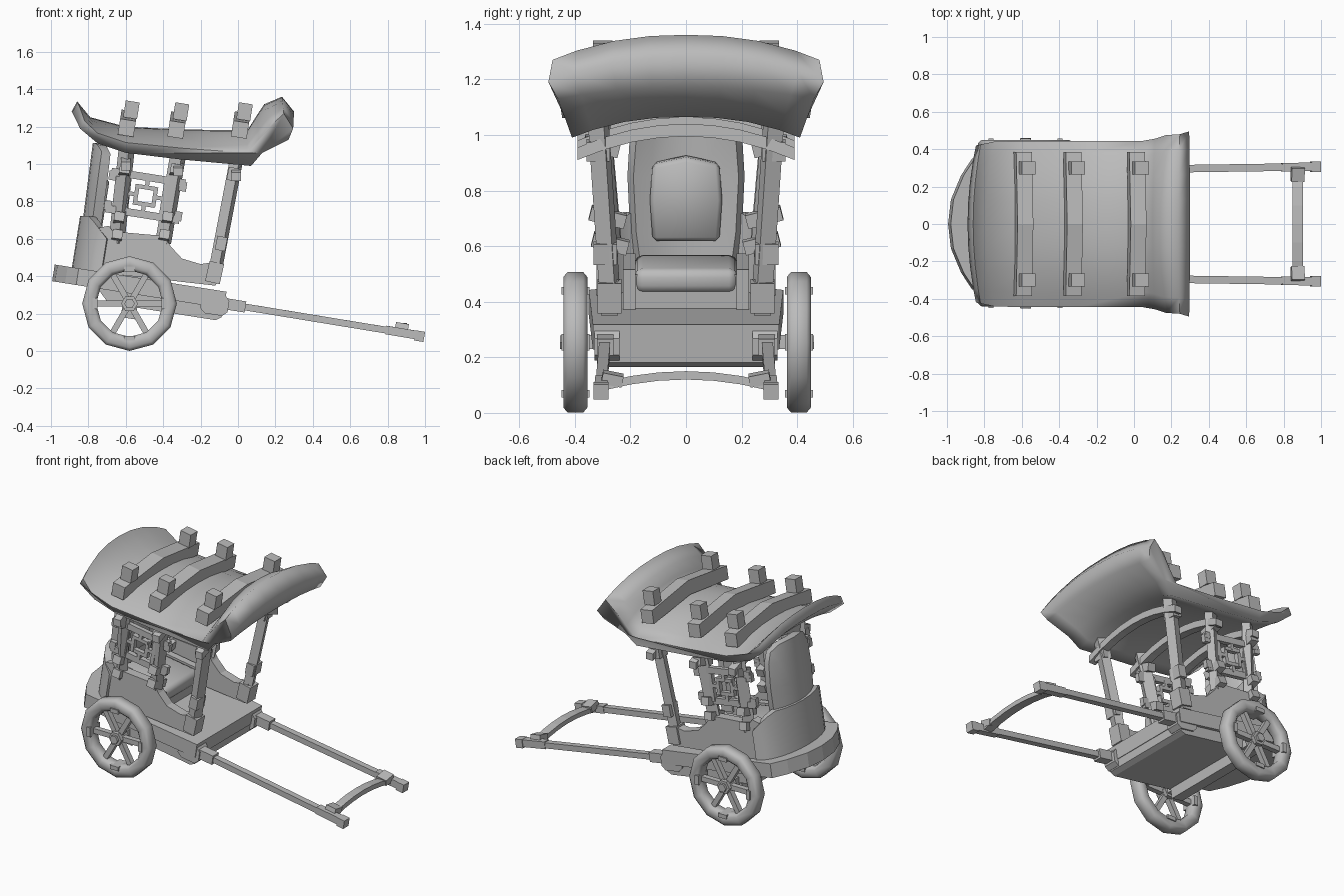
import bpy, bmesh, math
from mathutils import Vector, Matrix, Euler

if "Cube" in bpy.data.objects:
    bpy.data.objects.remove(bpy.data.objects["Cube"])

grey = bpy.data.materials.new("plain_grey")
grey.use_nodes = True
grey.diffuse_color = (0.5, 0.5, 0.5, 1)
grey.node_tree.nodes["Principled BSDF"].inputs["Base Color"].default_value = (0.5, 0.5, 0.5, 1)

TILT = math.radians(9)
SIDES = (("left", 1), ("right", -1))


def make(name, verts, faces, matrix=Matrix()):
    bm = bmesh.new()
    vs = [bm.verts.new(matrix @ Vector(v)) for v in verts]
    for f in faces:
        bm.faces.new([vs[i] for i in f])
    bmesh.ops.recalc_face_normals(bm, faces=bm.faces)
    mesh = bpy.data.meshes.new(name)
    bm.to_mesh(mesh)
    bm.free()
    mesh.materials.append(grey)
    obj = bpy.data.objects.new(name, mesh)
    bpy.context.collection.objects.link(obj)
    return obj


def finish(obj, modifier=None, angle=40):
    bpy.ops.object.select_all(action="DESELECT")
    obj.select_set(True)
    bpy.context.view_layer.objects.active = obj
    if modifier:
        bpy.ops.object.modifier_apply(modifier=modifier.name)
    bpy.ops.object.shade_smooth_by_angle(angle=math.radians(angle))


def prism(name, outline, depth, loc=(0, 0, 0), rot=(0, 0, 0), axis="y"):
    place = {"x": lambda u, v, d: (d, u, v), "y": lambda u, v, d: (u, d, v),
             "z": lambda u, v, d: (u, v, d)}[axis]
    n = len(outline)
    verts = [place(u, v, d) for d in (-depth / 2, depth / 2) for u, v in outline]
    faces = [range(n), range(n, 2 * n)]
    faces += [(i, (i + 1) % n, (i + 1) % n + n, i + n) for i in range(n)]
    return make(name, verts, faces, Matrix.Translation(loc) @ Euler(rot).to_matrix().to_4x4())


def box(name, loc, size, rot=(0, TILT, 0)):
    x, z = size[0] / 2, size[2] / 2
    return prism(name, [(-x, -z), (x, -z), (x, z), (-x, z)], size[1], loc, rot)


def bar(name, a, b, width, height):
    a, b = Vector(a), Vector(b)
    rot = (b - a).to_track_quat("X", "Z").to_euler()
    return box(name, (a + b) / 2, ((b - a).length, width, height), rot)


def grid_faces(rows, n, wrap):
    return [(i * n + j, (i + 1) % rows * n + j, (i + 1) % rows * n + j + 1, i * n + j + 1)
            for i in range(rows if wrap else rows - 1) for j in range(n - 1)]


def sheet(name, rows, thickness):
    n = len(rows[0])
    obj = make(name, [p for r in rows for p in r], grid_faces(len(rows), n, False))
    mod = obj.modifiers.new("thickness", "SOLIDIFY")
    mod.thickness, mod.offset = thickness, 0
    finish(obj, mod, 50)


def cushion(name, loc, size, bevel):
    obj = box(name, loc, size)
    mod = obj.modifiers.new("bevel", "BEVEL")
    mod.width, mod.segments = bevel, 2
    finish(obj, mod, 50)


# Canopy section, over the top and back underneath:
# centre x, centre z, edge x, edge z, half width
section = [(-.86, 1.335, -.82, 1.23, .425), (-.79, 1.25, -.75, 1.165, .44),
           (-.6, 1.2, -.6, 1.115, .445), (-.3, 1.185, -.3, 1.085, .445),
           (.05, 1.18, .05, 1.06, .445), (.1, 1.26, .11, 1.13, .455),
           (.14, 1.32, .17, 1.2, .475), (.235, 1.36, .245, 1.27, .48),
           (.3, 1.28, .295, 1.19, .495), (.28, 1.17, .27, 1.13, .46),
           (.13, 1.105, .13, 1.06, .435), (.06, 1.065, .07, .99, .41),
           (-.3, 1.08, -.31, 1.025, .41), (-.6, 1.11, -.6, 1.06, .41),
           (-.77, 1.17, -.75, 1.11, .41), (-.89, 1.28, -.845, 1.19, .42)]
spread = (-1, -.82, -.54, -.27, 0, .27, .54, .82, 1)
rows, cols = len(section), len(spread)
points = [(xc + (xe - xc) * t * t, w * t, zc + (ze - zc) * abs(t) ** 2.3)
          for xc, zc, xe, ze, w in section for t in spread]
ends = [[i * cols + j for i in range(rows)] for j in (0, cols - 1)]
finish(make("canopy", points, grid_faces(rows, cols, True) + ends), angle=85)

# Ribs and end blocks on the canopy, arched beams below it
rib = [(-.385, -.135), (0, -.09), (.385, -.135), (.385, -.05), (0, 0), (-.385, -.05)]
for i, (x, z) in enumerate([(-.58, 1.285), (-.315, 1.275), (.025, 1.275)]):
    prism(f"canopy_rib_{i}", rib, .085, (x, 0, z), (0, TILT, 0), "x")
    for side, s in SIDES:
        box(f"rib_block_{i}_{side}", (x + .01, .3 * s, z + .005), (.075, .07, .09))
for i, (x, z) in enumerate([(-.6, 1.05), (-.32, 1.02), (-.01, .995)]):
    steps = [k / 4 for k in range(-4, 5)]
    arch = [(.39 * t, z - .085 * t * t) for t in steps]
    prism(f"roof_beam_{i}", arch + [(y, v + .045) for y, v in reversed(arch)],
          .05, (x, 0, 0), axis="x")

# Chassis: rounded deck, lower box, axle beam
deck = [(.43, -.335), (.43, .335), (-.37, .35), (-.43, .26), (-.485, .13),
        (-.5, 0), (-.485, -.13), (-.43, -.26), (-.37, -.35)]
prism("deck", deck, .09, (-.493, 0, .34), (0, TILT, 0), "z")
prism("lower_body", [(-.36, .06), (.35, .06), (.35, -.02), (.32, -.04), (-.26, -.04)],
      .64, (-.43, 0, .255), (0, TILT, 0))
box("axle_beam", (-.58, 0, .225), (.08, .62, .1))
box("axle", (-.58, 0, .255), (.05, .8, .05), (0, 0, 0))

# Seat, rear wall and backrest
box("seat_base", (-.59, 0, .45), (.34, .38, .15))
cushion("seat_cushion", (-.58, 0, .5), (.36, .37, .09), .03)
for side, s in SIDES:
    box(f"seat_side_{side}", (-.58, .205 * s, .46), (.37, .045, .17))
wall = []
for k in range(13):
    a = math.radians(-90 + 15 * k)
    top = .6 + .12 * min(1, max(0, 1.5 * math.cos(a)))
    wall.append([(-.72 - .145 * math.cos(a) + .16 * (z - .45), .3 * math.sin(a), z)
                 for z in (.4, .5, top)])
sheet("rear_wall", wall, .045)
back = []
for k in range(7):
    t = -1 + k / 3
    levels = [(.5, .17), (.65, .19), (.85, .2), (1.0, .19), (1.11 - .05 * t ** 4, .16)]
    back.append([(-.815 + .05 * t * t + .13 * (z - .6), w * t, z) for z, w in levels])
sheet("backrest", back, .055)
cut = [(-.12, -.15), (.12, -.15), (.13, 0), (.12, .13), (0, .155), (-.12, .13), (-.13, 0)]
pad = prism("back_cushion", cut, .07, (-.745, 0, .77), (0, TILT, 0), "x")
bevel = pad.modifiers.new("bevel", "BEVEL")
bevel.width = .015
finish(pad, bevel, 50)

# Side panels, posts, fretwork and wheels
arm = [(-.74, .42), (-.74, .66), (-.69, .67), (-.67, .64), (-.39, .615), (-.36, .56),
       (-.3, .495), (-.2, .465), (-.1, .48), (-.09, .42), (-.12, .35)]
tyre = [(.253, -.028), (.253, .028), (.235, .043), (.195, .043),
        (.178, .025), (.178, -.025), (.195, -.043), (.235, -.043)]
hexagon = [(math.cos(math.radians(60 * k)), math.sin(math.radians(60 * k))) for k in range(6)]
# Fretwork bars around the panel centre: across, up, width, height
frame = [(0, .1, .4, .04), (0, -.1, .4, .04), (0, .045, .11, .022),
         (0, -.045, .11, .022), (-.05, 0, .022, .11), (.05, 0, .022, .11),
         (0, .07, .022, .05), (0, -.07, .022, .05), (-.085, 0, .07, .022),
         (.085, 0, .07, .022), (-.1, 0, .025, .2), (.1, 0, .025, .2),
         (.19, .08, .04, .05), (.19, -.08, .04, .05),
         (-.19, .08, .04, .05), (-.19, -.08, .04, .05)]
for side, s in SIDES:
    prism(f"side_panel_{side}", arm, .06, (0, .275 * s, 0))
    bar(f"front_post_{side}", (-.12, .275 * s, .44), (-.005, .315 * s, 1.04), .06, .055)
    box(f"front_post_foot_{side}", (-.125, .275 * s, .42), (.08, .085, .11), (0, .22, 0))
    box(f"front_post_low_collar_{side}", (-.09, .29 * s, .575), (.055, .085, .075), (0, .2, 0))
    box(f"front_post_top_collar_{side}", (-.025, .315 * s, .945), (.06, .085, .07), (0, .2, 0))
    for name, x0, x1 in (("rear_post", -.65, -.595), ("middle_post", -.4, -.315)):
        y0, y1 = .27 * s, .315 * s
        bar(f"{name}_{side}", (x0, y0, .58), (x1, y1, 1.08), .05, .07)
        for k, h in enumerate((.06, .25, .76)):
            box(f"{name}_bracket_{k}_{side}",
                (x0 + (x1 - x0) * h, y0 + (y1 - y0) * h, .58 + .5 * h),
                (.055, .13, .05), (.25 * s, TILT, 0))
    turn = Euler((0, TILT, 0)).to_matrix()
    for k, (u, v, w, h) in enumerate(frame):
        loc = Vector((-.495, (.293 + .08 * v) * s, .83)) + turn @ Vector((u, 0, v))
        box(f"fretwork_{k}_{side}", loc, (w, .03, h))

    # Wheel
    y = .402 * s + .004
    rim = []
    for k in range(12):
        a = math.radians(30 * k)
        rim.append([(-.58 + r * math.cos(a), y + d, .254 + r * math.sin(a))
                    for r, d in tyre + tyre[:1]])
    wheel = make(f"tyre_{side}", [p for r in rim for p in r], grid_faces(12, 9, True))
    weld = wheel.modifiers.new("weld", "WELD")
    finish(wheel, weld, 60)
    prism(f"hub_{side}", [(.045 * u, .045 * v) for u, v in hexagon], .08, (-.58, y, .254))
    prism(f"hub_cap_{side}", [(.028 * u, .028 * v) for u, v in hexagon], .03,
          (-.58, y + .04 * s, .254))
    for k, (u, v) in enumerate(hexagon):
        bar(f"spoke_{k}_{side}", (-.58 + .03 * u, y, .254 + .03 * v),
            (-.58 + .185 * u, y, .254 + .185 * v), .035, .032)
    for k in range(4):
        a = k * math.pi / 2
        box(f"rim_clip_{k}_{side}", (-.58 + .185 * math.cos(a), y, .254 + .185 * math.sin(a)),
            (.026, .1, .06), (0, -a, 0))

    # Pulling shaft with mount, collar and grip
    yy = .3 * s
    octagon = [(-.075, -.03), (-.045, -.055), (.05, -.055), (.075, -.03),
               (.075, .03), (.05, .055), (-.045, .055), (-.075, .03)]
    prism(f"shaft_mount_{side}", octagon, .09, (-.125, .285 * s, .25), (0, TILT, 0))
    bar(f"shaft_{side}", (-.08, yy * .97, .255), (.97, yy * 1.02, .083), .04, .036)
    bar(f"shaft_collar_{side}", (-.06, yy * .97, .252), (.04, yy * .97, .236), .06, .06)
    bar(f"shaft_grip_{side}", (.79, yy * 1.01, .113), (.97, yy * 1.02, .083), .046, .046)
    box(f"shaft_end_{side}", (.971, yy * 1.02, .08), (.05, .055, .055), (0, .17, 0))
    box(f"crossbar_block_{side}", (.875, .265 * s, .123), (.07, .075, .04), (.2 * s, .17, 0))

# Arched crossbar between the shafts
arch = [(.3 * t, .15 - .04 * t * t) for t in (-1, -.66, -.33, 0, .33, .66, 1)]
prism("crossbar", [(y, z - .03) for y, z in arch] + arch[::-1], .055, (.875, 0, 0), axis="x")
